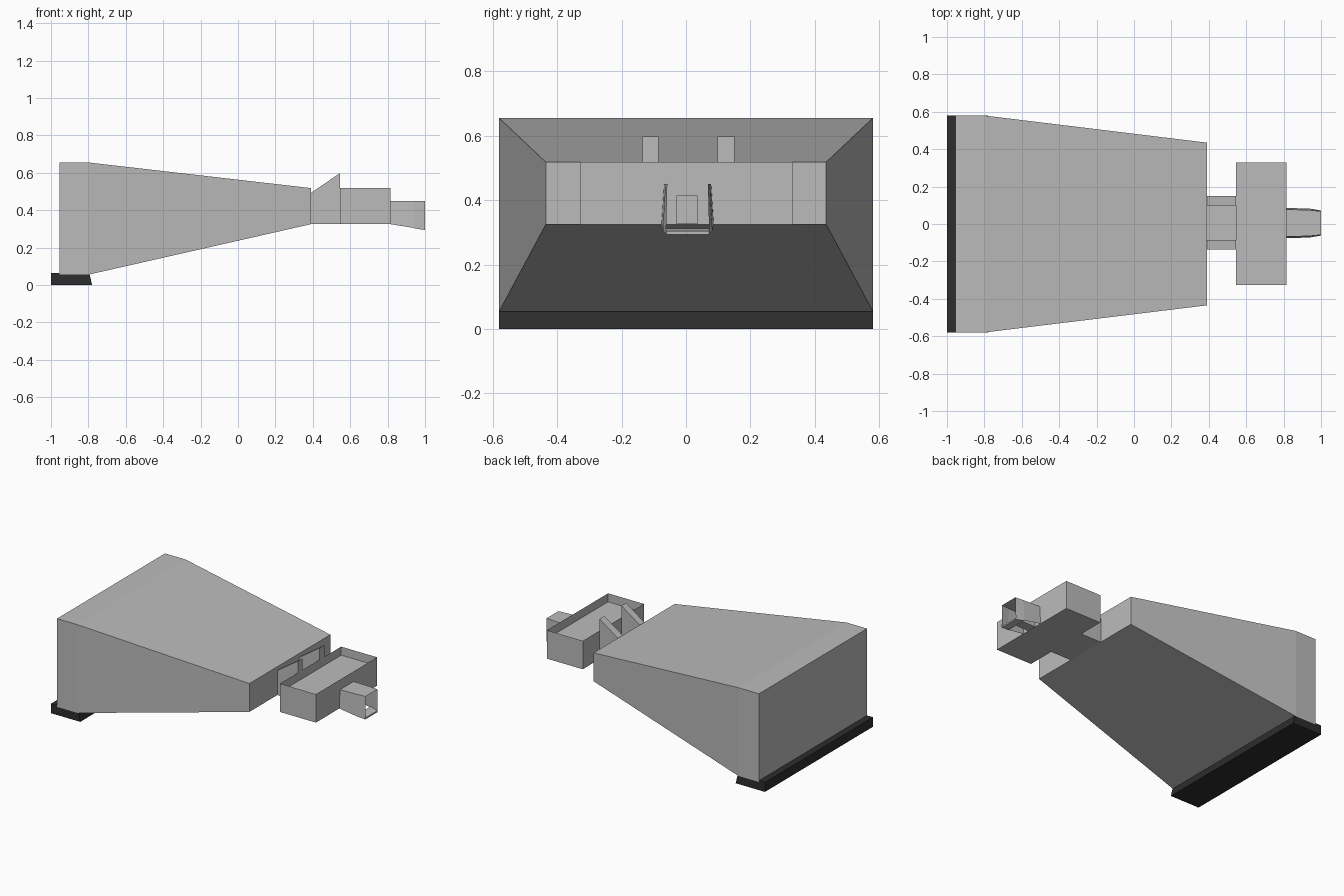
import bpy, bmesh

if "Cube" in bpy.data.objects:
    bpy.data.objects.remove(bpy.data.objects["Cube"])


def material(name, value):
    m = bpy.data.materials.new(name)
    m.diffuse_color = (value, value, value, 1)
    m.use_nodes = True
    m.node_tree.nodes["Principled BSDF"].inputs["Base Color"].default_value = m.diffuse_color
    return m


GREY = material("light grey", 0.50)
BLACK = material("rubber black", 0.026)


def finish(name, bm, mat):
    bmesh.ops.recalc_face_normals(bm, faces=bm.faces)
    me = bpy.data.meshes.new(name)
    bm.to_mesh(me)
    bm.free()
    me.materials.append(mat)
    ob = bpy.data.objects.new(name, me)
    bpy.context.collection.objects.link(ob)
    return ob


def loft(name, sections, mat, caps=True, skip=()):
    """Join equal-length point rings; skip omits sides by index."""
    bm = bmesh.new()
    rings = [[bm.verts.new(p) for p in s] for s in sections]
    n = len(rings[0])
    for a, b in zip(rings, rings[1:]):
        for i in range(n):
            if i not in skip:
                j = (i + 1) % n
                bm.faces.new((a[i], a[j], b[j], b[i]))
    if caps:
        bm.faces.new(rings[0])
        bm.faces.new(rings[-1])
    return finish(name, bm, mat)


def ring(x, y0, y1, z0, z1, flare=0.0):
    """Cross-section across x, optionally wider at the bottom."""
    return [(x, y0 - flare, z0), (x, y1 + flare, z0), (x, y1, z1), (x, y0, z1)]


def extrude_side(name, profile, y0, y1, mat):
    return loft(name, [[(x, y, z) for x, z in profile] for y in (y0, y1)], mat)


# Tapered main housing
loft("housing", [ring(-0.955, -0.58, 0.58, 0.055, 0.655),
                 ring(-0.80, -0.58, 0.58, 0.055, 0.655),
                 ring(0.39, -0.435, 0.435, 0.325, 0.518)], GREY)

# Black lip under the wide end
extrude_side("base_lip", [(-1, 0), (-0.78, 0), (-0.793, 0.055), (-0.955, 0.055),
                          (-0.955, 0.065), (-1, 0.065)], -0.58, 0.58, BLACK)

# Neck plate and the two wedge brackets standing on it
loft("neck_plate", [ring(0.39, -0.085, 0.098, 0.325, 0.335),
                    ring(0.545, -0.085, 0.098, 0.325, 0.335)], GREY)
for side, y0, y1 in (("front", -0.135, -0.085), ("rear", 0.098, 0.15)):
    extrude_side(side + "_bracket", [(0.39, 0.325), (0.545, 0.325),
                                     (0.545, 0.598), (0.39, 0.492)], y0, y1, GREY)

# Shallow open tray: thin outer walls with a raised floor
loft("tray_walls", [[(x, y, z) for x, y in ((0.545, -0.327), (0.815, -0.327),
                                            (0.815, 0.33), (0.545, 0.33))]
                    for z in (0.518, 0.46, 0.325)], GREY, caps=False)
for name, z in (("tray_floor", 0.46), ("tray_underside", 0.325)):
    bm = bmesh.new()
    bm.faces.new([bm.verts.new(p) for p in ((0.545, -0.327, z), (0.815, -0.327, z),
                                            (0.815, 0.33, z), (0.545, 0.33, z))])
    finish(name, bm, GREY)

# Hollow end socket, open below and at the tip
loft("socket_shell", [ring(0.815, -0.068, 0.078, 0.325, 0.45, 0.008),
                      ring(0.94, -0.064, 0.074, 0.305, 0.45, 0.008),
                      ring(1.0, -0.058, 0.068, 0.295, 0.45, 0.004)],
     GREY, caps=False, skip=(0,))
loft("socket_sill", [ring(0.94, -0.070, 0.080, 0.303, 0.312),
                     ring(1.0, -0.061, 0.071, 0.294, 0.304)], GREY)
loft("socket_tongue", [ring(0.815, -0.03, 0.035, 0.326, 0.415),
                       ring(0.91, -0.03, 0.035, 0.326, 0.415)], GREY)
